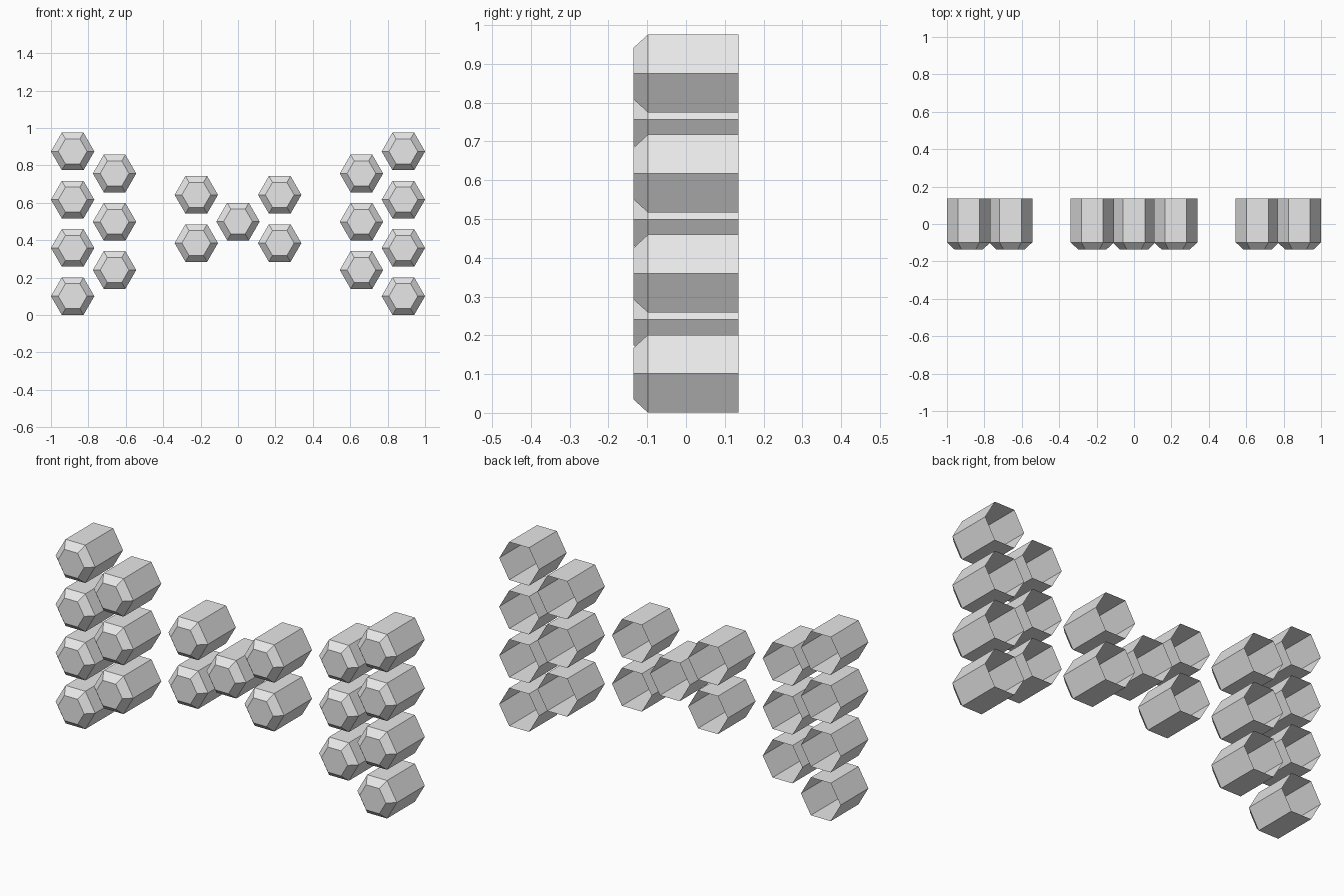
import bpy, bmesh, math

cube = bpy.data.objects.get("Cube")
if cube:
    bpy.data.objects.remove(cube, do_unlink=True)

# One plain grey for every part
grey = bpy.data.materials.new("light grey")
grey.use_nodes = True
colour = (0.8, 0.8, 0.8, 1)
grey.diffuse_color = colour
grey.node_tree.nodes["Principled BSDF"].inputs["Base Color"].default_value = colour

SIDES = 6
RADIUS, FACE_RADIUS = 0.116, 0.077
FRONT, SHOULDER, BACK = -0.135, -0.098, 0.135

# Hexagonal cup: flat front, bevelled shoulder, straight sleeve, open back
bm = bmesh.new()
rings = []
for y, r in ((FRONT, FACE_RADIUS), (SHOULDER, RADIUS), (BACK, RADIUS)):
    rings.append([bm.verts.new((r * math.cos(i * math.tau / SIDES), y,
                                r * math.sin(i * math.tau / SIDES)))
                  for i in range(SIDES)])
bm.faces.new(rings[0])
for near, far in zip(rings, rings[1:]):
    for i in range(SIDES):
        j = (i + 1) % SIDES
        bm.faces.new((near[j], near[i], far[i], far[j]))
bm.normal_update()
cup = bpy.data.meshes.new("hexagon_cup")
bm.to_mesh(cup)
bm.free()
cup.materials.append(grey)


def add_cup(name, x, z):
    obj = bpy.data.objects.new(name, cup)
    obj.location = (x, 0, z)
    bpy.context.collection.objects.link(obj)


# Mirrored columns: name, distance from centre, lowest height, count
STEP = 0.258
COLUMNS = (("outer", 0.884, 0.101, 4),
           ("inner", 0.66, 0.241, 3),
           ("middle", 0.223, 0.385, 2))
for name, x, z, count in COLUMNS:
    for side, sign in (("left", 1), ("right", -1)):
        for k in range(count):
            add_cup(f"{side}_{name}_hexagon_{k + 1}", sign * x, z + k * STEP)

# Single cup at the centre
add_cup("centre_hexagon", 0, 0.5)
